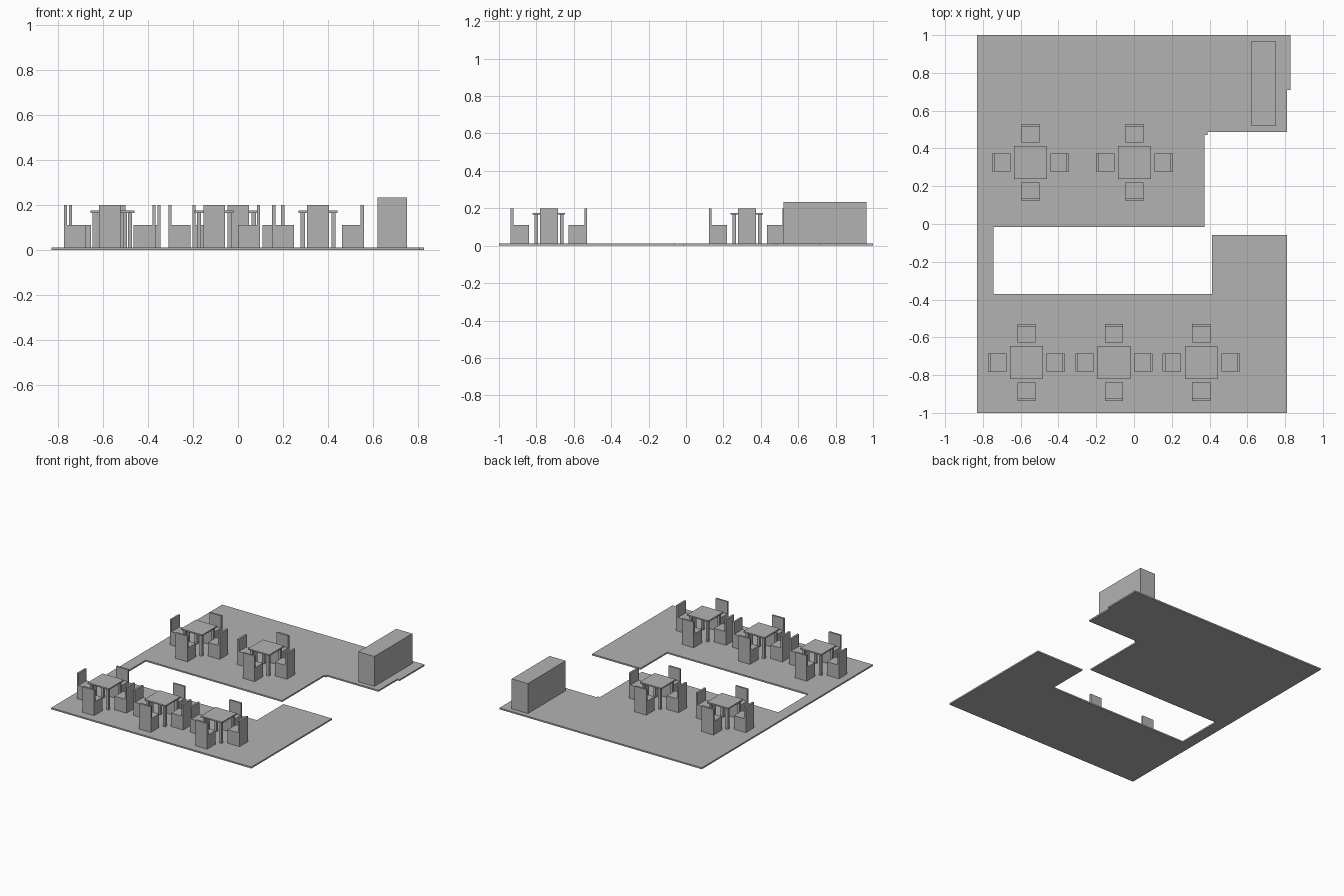
import bpy
import bmesh
from mathutils import Matrix

cube = bpy.data.objects.get("Cube")
if cube:
    bpy.data.objects.remove(cube, do_unlink=True)

# One plain grey for everything
grey = bpy.data.materials.new("plain grey")
grey.use_nodes = True
colour = (0.45, 0.45, 0.45, 1)
grey.diffuse_color = colour
grey.node_tree.nodes["Principled BSDF"].inputs["Base Color"].default_value = colour

FLOOR = 0.011


def finish(name, bm):
    bmesh.ops.recalc_face_normals(bm, faces=bm.faces)
    mesh = bpy.data.meshes.new(name)
    bm.to_mesh(mesh)
    bm.free()
    mesh.materials.append(grey)
    obj = bpy.data.objects.new(name, mesh)
    bpy.context.collection.objects.link(obj)
    return obj


def add_box(bm, x, y, z):
    """Add a box from (low, high) ranges."""
    spans = (x, y, z)
    centre = [(a + b) / 2 for a, b in spans]
    size = [b - a for a, b in spans]
    bmesh.ops.create_cube(bm, size=1, matrix=Matrix.Translation(centre) @ Matrix.Diagonal((*size, 1)))


# Floor slab, stepped outline
outline = [(-0.83, -1), (0.81, -1), (0.81, -0.058), (0.413, -0.058), (0.413, -0.37),
           (-0.745, -0.37), (-0.745, -0.016), (0.373, -0.016), (0.373, 0.472),
           (0.39, 0.472), (0.39, 0.487), (0.81, 0.487), (0.81, 0.71),
           (0.828, 0.71), (0.828, 1), (-0.83, 1)]
bm = bmesh.new()
base = bm.faces.new([bm.verts.new((x, y, 0)) for x, y in outline])
top = bmesh.ops.extrude_face_region(bm, geom=[base])["geom"]
bmesh.ops.translate(bm, vec=(0, 0, FLOOR),
                    verts=[v for v in top if isinstance(v, bmesh.types.BMVert)])
finish("floor", bm)

# Counter
bm = bmesh.new()
add_box(bm, (0.62, 0.752), (0.522, 0.965), (FLOOR, 0.233))
finish("counter", bm)


def make_table(x, y):
    bm = bmesh.new()
    add_box(bm, (-0.087, 0.087), (-0.087, 0.087), (0.166, 0.176))
    for sx in (-1, 1):
        for sy in (-1, 1):
            cx, cy = sx * 0.068, sy * 0.068
            add_box(bm, (cx - 0.009, cx + 0.009), (cy - 0.009, cy + 0.009), (FLOOR, 0.166))
    finish("table", bm).location = (x, y, 0)


def make_chair(x, y, quarter):
    """Chair on the +y side of a table, turned by quarter turns."""
    bm = bmesh.new()
    add_box(bm, (-0.048, 0.048), (0.106, 0.19), (FLOOR, 0.111))
    add_box(bm, (-0.048, 0.048), (0.19, 0.204), (FLOOR, 0.2))
    bmesh.ops.rotate(bm, verts=bm.verts, matrix=Matrix.Rotation(quarter * 1.570796, 3, "Z"))
    finish("chair", bm).location = (x, y, 0)


# Table groups, front row then back row
rows = {-0.733: (-0.57, -0.106, 0.356), 0.326: (-0.548, 0.002)}
for y, columns in rows.items():
    for x in columns:
        make_table(x, y)
        for quarter in range(4):
            make_chair(x, y, quarter)
